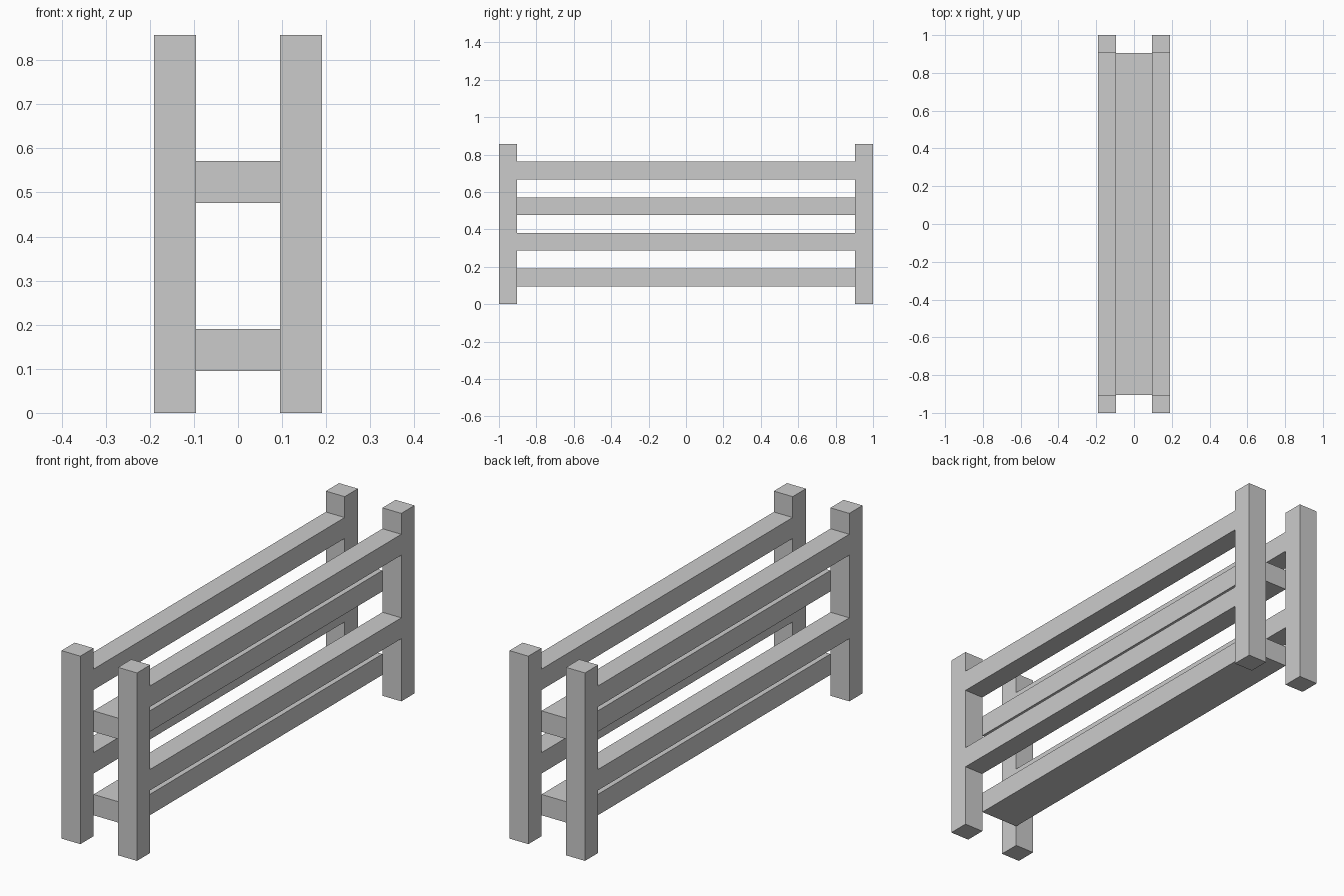
import bpy
import bmesh
from mathutils import Vector

cube = bpy.data.objects.get("Cube")
if cube:
    bpy.data.objects.remove(cube, do_unlink=True)

U = 2 / 21          # timber thickness; every part sits on this module
HALF = 1.0          # half of the overall length

grey = bpy.data.materials.new("plain_grey")
grey.use_nodes = True
colour = (0.6, 0.6, 0.6, 1)
grey.diffuse_color = colour
grey.node_tree.nodes["Principled BSDF"].inputs["Base Color"].default_value = colour


def box(name, low, high):
    """Flat-faced box between two corners."""
    low, high = Vector(low), Vector(high)
    bm = bmesh.new()
    bmesh.ops.create_cube(bm, size=1)
    bmesh.ops.scale(bm, vec=high - low, verts=bm.verts)
    mesh = bpy.data.meshes.new(name)
    bm.to_mesh(mesh)
    bm.free()
    mesh.materials.append(grey)
    obj = bpy.data.objects.new(name, mesh)
    obj.location = (low + high) / 2
    bpy.context.collection.objects.link(obj)


inner = HALF - U    # rails and shelves run between the posts

for side, x in (("left", U), ("right", -2 * U)):
    # Corner posts
    for end, y in (("front", -HALF), ("back", inner)):
        box(f"{end}_{side}_post", (x, y, 0), (x + U, y + U, 9 * U))
    # Side rails
    for level, z in (("lower", 3 * U), ("upper", 7 * U)):
        box(f"{level}_{side}_rail", (x, -inner, z), (x + U, inner, z + U))

# Shelf boards in the middle
for level, z in (("lower", U), ("upper", 5 * U)):
    box(f"{level}_shelf", (-U, -inner, z), (U, inner, z + U))
